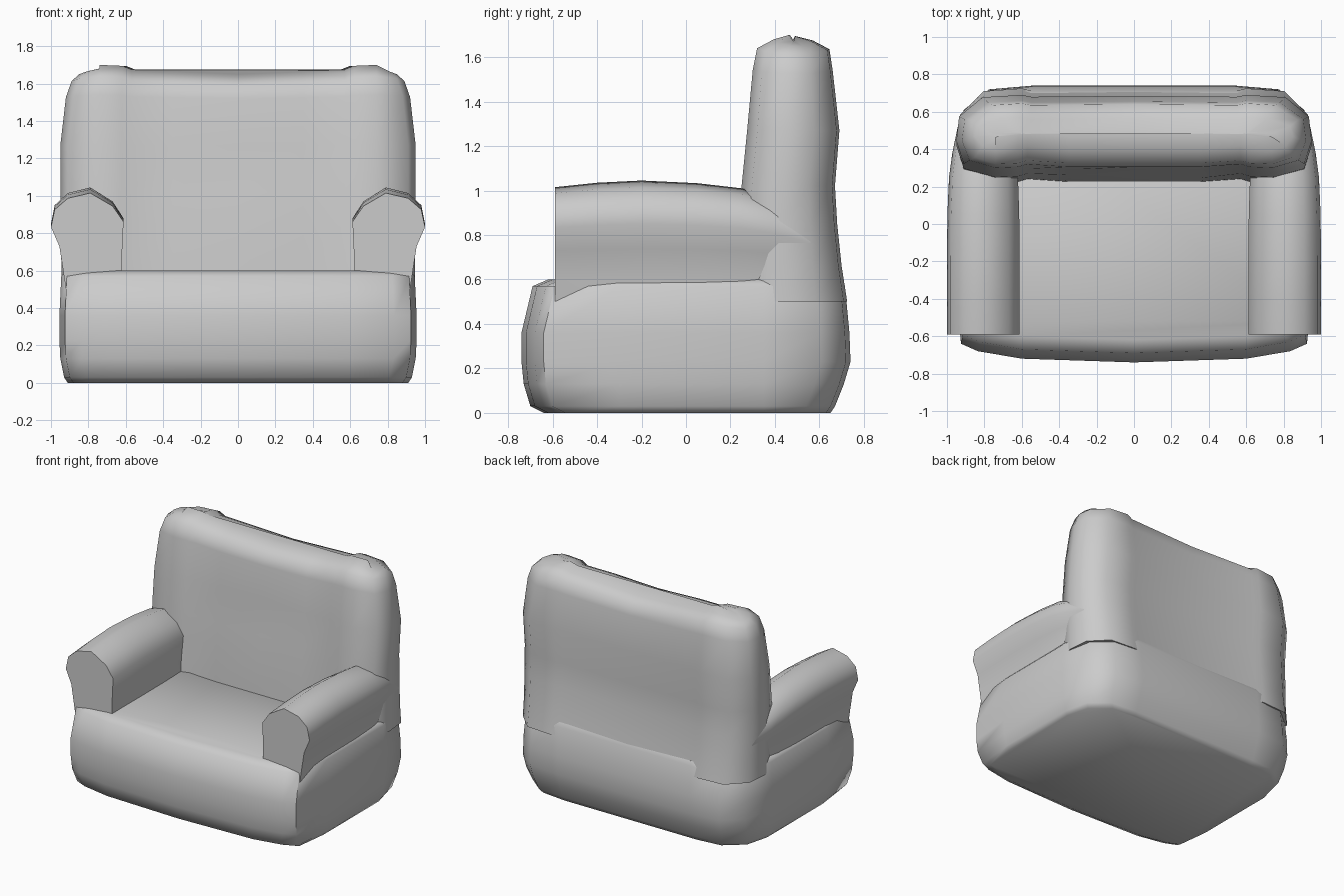
import bpy, bmesh, math

if "Cube" in bpy.data.objects:
    bpy.data.objects.remove(bpy.data.objects["Cube"])


def loft(name, rings, angle=60):
    """Skin a list of closed rings and cap both ends."""
    bm = bmesh.new()
    loops = [[bm.verts.new(p) for p in ring] for ring in rings]
    n = len(loops[0])
    for a, b in zip(loops, loops[1:]):
        for i in range(n):
            j = (i + 1) % n
            bm.faces.new((a[i], a[j], b[j], b[i]))
    bm.faces.new(loops[0])
    bm.faces.new(loops[-1])
    bmesh.ops.recalc_face_normals(bm, faces=bm.faces)
    mesh = bpy.data.meshes.new(name)
    bm.to_mesh(mesh)
    bm.free()
    obj = bpy.data.objects.new(name, mesh)
    bpy.context.collection.objects.link(obj)
    bpy.ops.object.select_all(action='DESELECT')
    obj.select_set(True)
    bpy.context.view_layer.objects.active = obj
    bpy.ops.object.shade_smooth_by_angle(angle=math.radians(angle))
    return obj


def mirrored(half):
    """Close a half outline that starts and ends on x = 0."""
    return half + [(-x, y, z) for x, y, z in reversed(half[1:-1])]


# Seat base: rounded plan outline, bulging towards the front
def base_ring(z, front, back, w):
    return mirrored([
        (0, front, z), (0.6, front + 0.02, z), (w - 0.12, front + 0.06, z),
        (w - 0.03, front + 0.10, z), (w, -0.3, z), (w, 0.35, z),
        (w - 0.045, back - 0.13, z), (w - 0.18, back - 0.02, z),
        (0.54, back, z), (0, back, z)])


loft("seat_base", [base_ring(*r) for r in (
    (0, -0.64, 0.65, 0.91), (0.03, -0.70, 0.67, 0.93),
    (0.13, -0.73, 0.71, 0.95), (0.23, -0.74, 0.74, 0.955),
    (0.36, -0.74, 0.735, 0.955), (0.57, -0.69, 0.715, 0.945),
    (0.60, -0.62, 0.70, 0.92))])


# Backrest: leans back, with raised side bolsters and a sagging middle
def back_ring(z, f, b, w, sag, bulge):
    t = b - f
    return mirrored([
        (0, f - bulge, z - sag), (0.35, f - bulge * 0.7, z - sag * 0.7),
        (0.57, f + 0.015, z - sag * 0.5), (0.62, f, z - sag * 0.1),
        (0.74, f - 0.005, z), (w - 0.04, f + t * 0.1, z - sag * 0.3),
        (w, f + t * 0.4, z - sag * 0.6), (w - 0.015, b - t * 0.28, z - sag * 0.6),
        (w - 0.14, b - t * 0.03, z - sag * 0.2), (0.60, b, z - sag * 0.1),
        (0.55, b - 0.01, z - sag * 0.5), (0, b - 0.005, z - sag)])


loft("backrest", [back_ring(*r) for r in (
    (0.50, 0.22, 0.725, 0.945, 0, 0.0), (0.66, 0.23, 0.70, 0.945, 0, 0.0),
    (0.85, 0.245, 0.68, 0.95, 0, 0.0), (1.02, 0.255, 0.67, 0.95, 0, -0.01),
    (1.27, 0.28, 0.69, 0.95, 0, -0.015), (1.54, 0.305, 0.66, 0.92, 0.02, 0),
    (1.64, 0.325, 0.645, 0.89, 0.045, 0), (1.68, 0.40, 0.57, 0.85, 0.05, 0),
    (1.70, 0.47, 0.49, 0.76, 0.05, 0))])

# Rolled arms: mushroom-shaped section swept from front to back
ARM = [(0.62, 0.5), (0.62, 0.7), (0.612, 0.88), (0.67, 0.97), (0.79, 1.045),
       (0.91, 1.015), (0.98, 0.95), (1.0, 0.85), (0.955, 0.74),
       (0.935, 0.6), (0.92, 0.5)]


def arm_ring(side, y, drop, s):
    return [(side * (0.78 + (x - 0.78) * s), y, z - drop * max(0, (z - 0.6) / 0.445))
            for x, z in ARM]


for side, label in ((-1, "left"), (1, "right")):
    loft(label + "_arm", [arm_ring(side, *r) for r in (
        (-0.59, 0.03, 1), (-0.40, 0.01, 1), (-0.2, 0, 1), (0.05, 0.012, 0.99),
        (0.25, 0.035, 0.95), (0.38, 0.07, 0.87), (0.56, 0.15, 0.7))])
